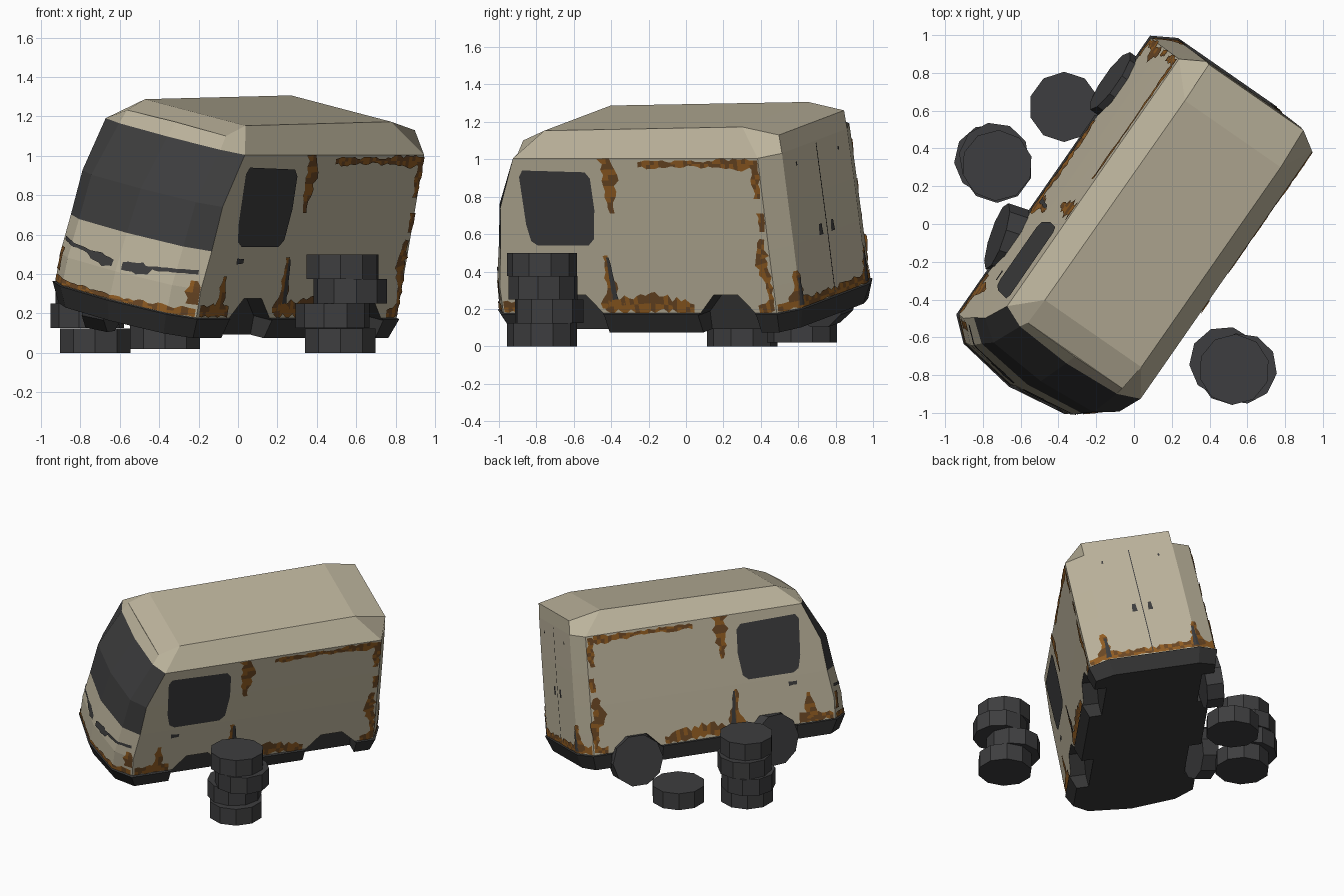
import bpy, bmesh, math, random
from mathutils import Matrix, Vector

if "Cube" in bpy.data.objects:
    bpy.data.objects.remove(bpy.data.objects["Cube"])

random.seed(4)


def material(name, rgb):
    m = bpy.data.materials.new(name)
    m.diffuse_color = (*rgb, 1)
    m.use_nodes = True
    m.node_tree.nodes["Principled BSDF"].inputs["Base Color"].default_value = m.diffuse_color
    return m


SKIRT = material("dark trim", (0.036, 0.036, 0.036))
PAINT = material("faded cream paint", (0.50, 0.45, 0.33))
GLASS = material("dark glass", (0.046, 0.046, 0.047))
RUST = material("rust", (0.29, 0.11, 0.016))
RUST2 = material("dark rust", (0.15, 0.065, 0.018))
TYRE = material("tyre rubber", (0.048, 0.048, 0.05))

# The van is built upright and facing -y, then leans over and turns
POSE = (Matrix.Rotation(math.radians(-34.8), 4, 'Z') @ Matrix.Rotation(math.radians(12.2), 4, 'Y')
        @ Matrix.Translation((-0.108, 0, 0)))


def mesh(name, verts, faces, mats, idx=None, pose=POSE, fix=True):
    me = bpy.data.meshes.new(name)
    me.from_pydata([tuple(v) for v in verts], [], faces)
    for m in mats:
        me.materials.append(m)
    if idx:
        me.polygons.foreach_set("material_index", idx)
    if fix:
        bm = bmesh.new()
        bm.from_mesh(me)
        bmesh.ops.recalc_face_normals(bm, faces=bm.faces)
        bm.to_mesh(me)
        bm.free()
    me.transform(pose)
    ob = bpy.data.objects.new(name, me)
    bpy.context.collection.objects.link(ob)
    return ob


# Body levels: height, nose y, inner x, inner y, half width, side front y, side rear y, rear x, rear y
LEVELS = [
    (0.145, -1.04, 0.31, -0.99, 0.425, -0.89, 0.845, 0.30, 0.90),
    (0.25, -1.085, 0.335, -1.035, 0.457, -0.93, 0.867, 0.325, 0.942),
    (0.255, -1.07, 0.33, -1.025, 0.445, -0.922, 0.857, 0.315, 0.93),
    (0.40, -1.06, 0.33, -1.02, 0.445, -0.925, 0.857, 0.315, 0.93),
    (0.60, -1.02, 0.33, -0.98, 0.445, -0.89, 0.856, 0.315, 0.93),
    (0.83, -0.965, 0.33, -0.94, 0.443, -0.86, 0.855, 0.315, 0.928),
    (1.10, -0.81, 0.32, -0.79, 0.44, -0.74, 0.853, 0.312, 0.925),
]


def ring(half):
    """Nose point plus four right-hand points, mirrored to nine."""
    return half + [(-x, y, z) for x, y, z in reversed(half[1:])]


rings = [ring([(0, n, z), (a, b, z), (h, f, z), (h, r, z), (c, d, z)])
         for z, n, a, b, h, f, r, c, d in LEVELS]
rings.append(ring([(0, -0.755, 1.175), (0.312, -0.75, 1.17), (0.318, -0.60, 1.225),
                   (0.316, 0.69, 1.245), (0.312, 0.92, 1.20)]))

verts = [p for r in rings for p in r]
faces, idx = [], []
for k in range(len(rings) - 1):
    for i in range(9):
        j = (i + 1) % 9
        faces.append((k * 9 + i, k * 9 + j, k * 9 + 9 + j, k * 9 + 9 + i))
        idx.append(0 if k < 2 else 2 if k in (4, 5) and i in (0, 1, 7, 8) else 1)
CAP = [(0, 1, 8), (1, 2, 7, 8), (2, 3, 6, 7), (3, 4, 5, 6)]
for base, m in ((0, 0), (63, 1)):
    for c in CAP:
        faces.append(tuple(base + i for i in c))
        idx.append(m)
body = mesh("van_body", verts, faces, [SKIRT, PAINT, GLASS], idx)


def disc(name, centre, r, h, n, mat, rot=Matrix(), pose=Matrix()):
    a = [2 * math.pi * (i + 0.5) / n for i in range(n)]
    v = [Vector((r * math.cos(t), r * math.sin(t), z)) for z in (-h / 2, h / 2) for t in a]
    f = [(i, (i + 1) % n, n + (i + 1) % n, n + i) for i in range(n)]
    f += [tuple(range(n))[::-1], tuple(range(n, 2 * n))]
    return mesh(name, v, f, [mat], pose=pose @ Matrix.Translation(centre) @ rot)


# Wheel arches cut out of the skirt
AXLE = Matrix.Rotation(math.pi / 2, 4, 'Y')
for side in (-1, 1):
    for y in (-0.45, 0.54):
        cut = disc("arch_cutter", (side * 0.45, y, 0.165), 0.205, 0.22, 8, SKIRT, AXLE, POSE)
        cut.hide_render = True
        cut.hide_viewport = False
        cut.display_type = 'WIRE'
        mod = body.modifiers.new("arch", 'BOOLEAN')
        mod.operation, mod.solver, mod.object = 'DIFFERENCE', 'EXACT', cut

# Wheels remain on the left side only, the front one is steered
disc("front_wheel", (-0.445, -0.45, 0.18), 0.185, 0.12, 10, TYRE,
     Matrix.Rotation(math.radians(16), 4, 'Z') @ AXLE, POSE)
disc("rear_wheel", (-0.42, 0.55, 0.18), 0.185, 0.12, 10, TYRE, AXLE, POSE)


# Painted details follow the body surface just above it
def lerp(a, b, t):
    return a + (b - a) * t


def surface(kind, s, w, off):
    k = max(i for i in range(2, 6) if LEVELS[i][0] <= max(w, 0.256))
    lo, hi = LEVELS[k], LEVELS[k + 1]
    t = max(0, min(1, (w - lo[0]) / (hi[0] - lo[0])))
    _, n, a, b, h, f, r, c, d = [lerp(p, q, t) for p, q in zip(lo, hi)]
    if kind == "right":
        return Vector((h + off, s, w))
    if kind == "left":
        return Vector((-h - off, s, w))
    x = max(-h, min(h, s))
    if kind == "front":
        y = lerp(n, b, abs(x) / a) if abs(x) < a else lerp(b, f, (abs(x) - a) / (h - a))
        return Vector((x, y - off, w))
    y = d if abs(x) < c else lerp(d, r, (abs(x) - c) / (h - c))
    return Vector((x, y + off, w))


def strip(name, kind, path, mats, rough=0.5, off=0.006):
    """Ragged strip along (s, height, half width) points."""
    v, f, m = [], [], []
    pts = []
    for p, q in zip(path, path[1:]):
        n = max(1, round(math.dist(p[:2], q[:2]) / 0.028))
        d = Vector((q[0] - p[0], q[1] - p[1])).normalized()
        pts += [([lerp(a, b, i / n) for a, b in zip(p, q)], d) for i in range(n)]
    pts.append((list(path[-1]), d))
    for (s, w, hw), d in pts:
        for sg in (-1, 0, 1):
            e = sg * hw * (1 + random.uniform(-rough, rough))
            v.append(surface(kind, s - d.y * e, max(0.257, min(1.1, w + d.x * e)), off))
    for i in range(len(pts) - 1):
        for j in (0, 1):
            f.append((3 * i + j, 3 * i + j + 1, 3 * i + j + 4, 3 * i + j + 3))
            m.append(random.choice(range(len(mats))))
    mesh(name, v, f, mats, m, fix=False)


def plate(name, kind, outline, mat):
    mesh(name, [surface(kind, s, w, 0.006) for s, w in outline],
         [tuple(range(len(outline)))], [mat], fix=False)


R = [RUST, RUST2]
WINDOW = [(-0.71, 1.0), (-0.685, 1.035), (-0.28, 1.025), (-0.25, 0.99), (-0.245, 0.82),
          (-0.27, 0.66), (-0.31, 0.625), (-0.64, 0.625), (-0.68, 0.65), (-0.70, 0.74)]
SIDE_RUST = [
    [(-0.135, 1.1, 0.045), (-0.13, 0.98, 0.045), (-0.13, 0.80, 0.012)],   # behind the window
    [(0.07, 1.065, 0.018), (0.45, 1.07, 0.015), (0.80, 1.07, 0.03)],      # along the gutter
    [(0.825, 1.09, 0.025), (0.825, 0.88, 0.018)],                         # rear corner
    [(0.83, 0.80, 0.018), (0.83, 0.70, 0.02)],
    [(0.82, 0.66, 0.02), (0.80, 0.55, 0.045), (0.825, 0.45, 0.03), (0.84, 0.30, 0.012)],
    [(-0.21, 0.57, 0.012), (-0.20, 0.42, 0.03), (-0.20, 0.28, 0.06)],     # lower streaks
    [(-0.74, 0.47, 0.012), (-0.74, 0.36, 0.03), (-0.74, 0.27, 0.06)],
    [(-0.91, 0.285, 0.025), (-0.66, 0.29, 0.035)],                        # sill
    [(-0.25, 0.29, 0.035), (0.05, 0.31, 0.045), (0.33, 0.285, 0.03)],
    [(0.75, 0.28, 0.025), (0.85, 0.29, 0.03)],
]
for side, sg in (("left", -1), ("right", 1)):
    plate(side + "_window", side, WINDOW, GLASS)
    strip(side + "_door_handle", side, [(-0.66, 0.55, 0.014), (-0.60, 0.55, 0.014)], [GLASS], 0.3)
    for p in SIDE_RUST:
        strip(side + "_rust", side, p, R)
    strip(side + "_scrape", side, [(-0.195, 0.56, 0.008), (-0.175, 0.33, 0.016)], [GLASS], 0.3, 0.008)
    # Front lamps and corner rust
    strip("front_lamp", "front", [(sg * 0.03, 0.435, 0.015), (sg * 0.09, 0.44, 0.028), (sg * 0.17, 0.445, 0.024),
                                  (sg * 0.2, 0.46, 0.01), (sg * 0.42, 0.485, 0.01)], [GLASS], 0.3)
    strip("front_corner_rust", "front", [(sg * 0.415, 0.44, 0.02), (sg * 0.42, 0.32, 0.03)], R, 0.4)
    # Rear door handles, hinges and streaks
    strip("rear_handle", "rear", [(sg * 0.055, 0.66, 0.012), (sg * 0.055, 0.60, 0.02)], [GLASS], 0.2)
    strip("rear_hinge", "rear", [(sg * 0.20, 1.03, 0.006), (sg * 0.20, 1.01, 0.006)], [GLASS], 0)
    strip("rear_streak", "rear", [(sg * 0.325, 0.46, 0.015), (sg * 0.325, 0.27, 0.05)], R)
    strip("rear_scrape", "rear", [(sg * 0.31, 0.42, 0.008), (sg * 0.31, 0.27, 0.02)], [GLASS], 0.2, 0.008)
strip("front_rust_line", "front", [(-0.44, 0.27, 0.02), (0, 0.265, 0.012), (0.44, 0.275, 0.025)], R)
strip("rear_rust_line", "rear", [(-0.44, 0.285, 0.03), (0, 0.275, 0.025), (0.44, 0.285, 0.03)], R)
strip("rear_door_gap", "rear", [(0, 1.09, 0.003), (0, 0.27, 0.003)], [GLASS], 0, 0.008)

# Two tyre stacks and one loose tyre lying on the ground
RIGHT = [(0.52, -0.77), (0.48, -0.73), (0.57, -0.765), (0.53, -0.77)]
LEFT = [(-0.725, 0.30), (-0.765, 0.34), (-0.74, 0.35), (-0.725, 0.31)]
for name, stack in (("right_tyre_stack", RIGHT), ("left_tyre_stack", LEFT)):
    for i, (x, y) in enumerate(stack):
        disc(name, (x, y, 0.0625 + 0.125 * i), 0.188, 0.1245, 10, TYRE,
             Matrix.Rotation(0.4 * i, 4, 'Z'))
disc("loose_tyre", (-0.37, 0.62, 0.083), 0.186, 0.125, 10, TYRE)
